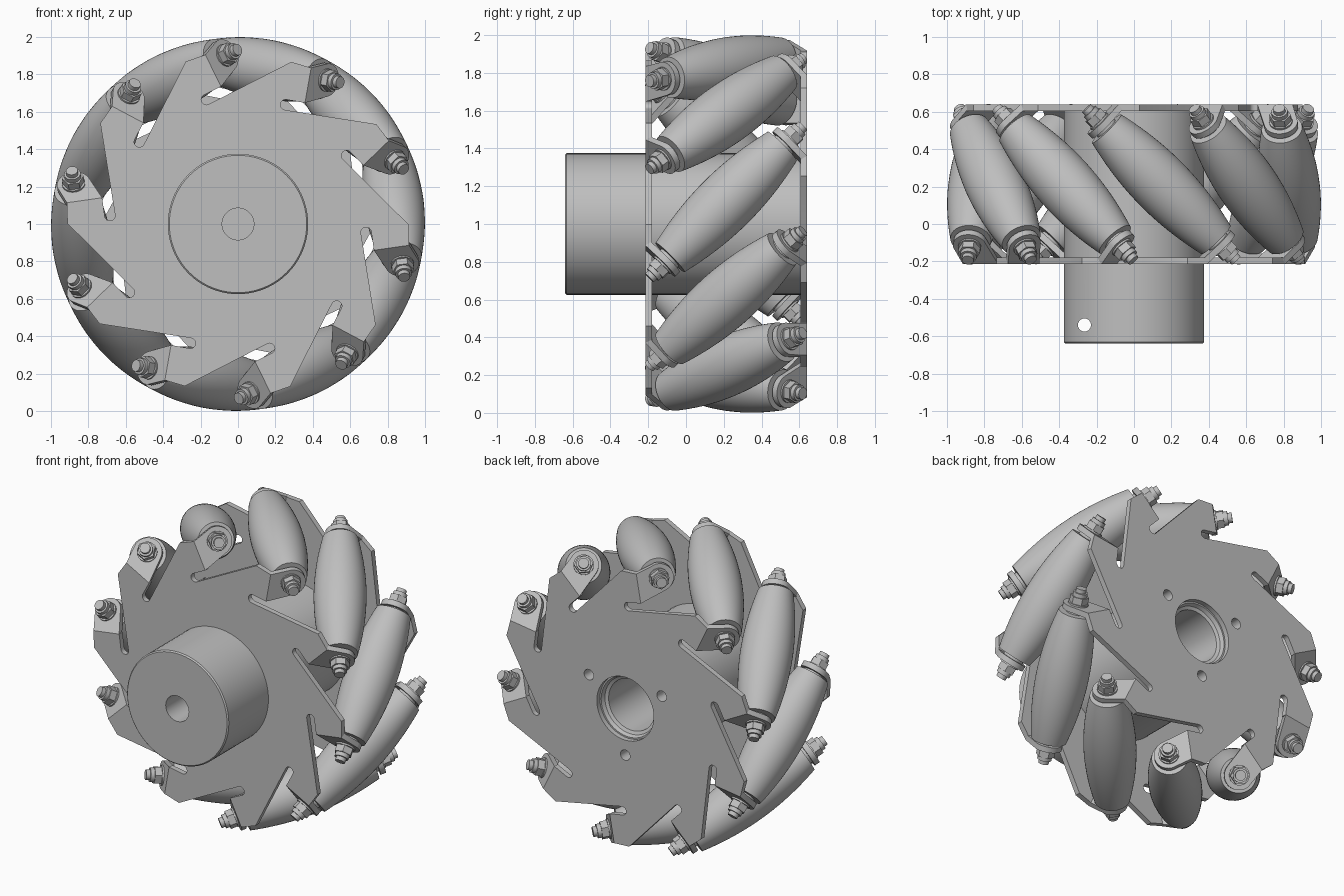
import bpy, bmesh, math
from math import sin, cos, radians, sqrt
from mathutils import Matrix, Vector

if "Cube" in bpy.data.objects:
    bpy.data.objects.remove(bpy.data.objects["Cube"])

COUNT = 10            # rollers around the wheel
STEP = 360 / COUNT
PHASE = 8             # angle of the first roller
MID_Y = 0.2125        # middle plane of the wheel
HALF = 0.4275         # middle plane to outer plate face
THICK = 0.035         # sheet thickness
AXIS_R = 0.84         # wheel axis to roller axis
FOLD_T = 0.24         # where the arm bends into its tab

grey = bpy.data.materials.new("machined_grey")
grey.use_nodes = True
colour = (0.52, 0.52, 0.52, 1)
grey.diffuse_color = colour
grey.node_tree.nodes["Principled BSDF"].inputs["Base Color"].default_value = colour


def frame(angle):
    """Local x = radial, y = clockwise, z = along the wheel axis."""
    a = radians(angle)
    m = Matrix(((cos(a), sin(a), 0, 0), (0, 0, 1, MID_Y),
                (sin(a), -cos(a), 0, 1), (0, 0, 0, 1)))
    return m


def turn_x(deg):
    return Matrix.Rotation(radians(deg), 4, 'X')


def place(name, mesh, matrix):
    ob = bpy.data.objects.new(name, mesh)
    bpy.context.collection.objects.link(ob)
    ob.matrix_world = matrix
    return ob


def finish(bm, name):
    bmesh.ops.recalc_face_normals(bm, faces=bm.faces)
    mesh = bpy.data.meshes.new(name)
    bm.to_mesh(mesh)
    bm.free()
    mesh.materials.append(grey)
    return mesh


def prism(name, points, depth):
    """Flat outline thickened along +z."""
    bm = bmesh.new()
    face = bm.faces.new([bm.verts.new((x, y, 0)) for x, y in points])
    out = bmesh.ops.extrude_face_region(bm, geom=[face])
    verts = [v for v in out["geom"] if isinstance(v, bmesh.types.BMVert)]
    bmesh.ops.translate(bm, verts=verts, vec=(0, 0, depth))
    return finish(bm, name)


def lathe(name, profile, sides, closed=False):
    """Profile of (radius, z) turned about z; open profiles get end caps."""
    bm = bmesh.new()
    rings = [[bm.verts.new((r * cos(math.tau * i / sides),
                            r * sin(math.tau * i / sides), z))
              for i in range(sides)] for r, z in profile]
    pairs = list(zip(rings, rings[1:]))
    if closed:
        pairs.append((rings[-1], rings[0]))
    else:
        bm.faces.new(rings[0])
        bm.faces.new(rings[-1])
    for a, b in pairs:
        for i in range(sides):
            j = (i + 1) % sides
            bm.faces.new((a[i], a[j], b[j], b[i]))
    return finish(bm, name)


def rod(name, radius, z0, z1, sides=24):
    return lathe(name, [(radius, z0), (radius, z1)], sides)


def arc(cx, cy, radius, start, end, n):
    return [(cx + radius * cos(radians(start + (end - start) * i / n)),
             cy + radius * sin(radians(start + (end - start) * i / n)))
            for i in range(n + 1)]


def smooth(ob):
    bpy.ops.object.select_all(action='DESELECT')
    ob.select_set(True)
    bpy.context.view_layer.objects.active = ob
    bpy.ops.object.shade_smooth_by_angle(angle=radians(30))


def cut(target, cutters):
    bpy.context.view_layer.objects.active = target
    for c in cutters:
        c.hide_render = True
        mod = target.modifiers.new("hole", 'BOOLEAN')
        mod.operation = 'DIFFERENCE'
        mod.solver = 'EXACT'
        mod.object = c
        bpy.context.view_layer.update()
        bpy.ops.object.modifier_apply(modifier=mod.name)


# Side plates: ten swept arms separated by round-ended slots
arm = [(0.903, 0.13), (0.89, FOLD_T), (0.70, FOLD_T)]
arm += [(x, y) for x, y in arc(0.672, 0.14, 0.028, 0, -180, 8)]
outline = []
for k in range(COUNT):
    a = radians(STEP * k)
    outline += [(x * cos(a) - y * sin(a), x * sin(a) + y * cos(a)) for x, y in arm]
plate_mesh = prism("side_plate", outline, THICK)
lower = Matrix.Translation((0, 0, -HALF))
plates = {}
for side, flip in (("front", 0), ("back", 180)):
    plates[side] = place(side + "_plate", plate_mesh.copy(),
                         frame(PHASE) @ turn_x(flip) @ lower)

# Hub: front boss, barrel between the plates and a stepped bore
hub = place("hub", lathe("hub", [
    (0.085, -0.8525), (0.367, -0.8525), (0.375, -0.8445), (0.375, 0.395),
    (0.20, 0.395), (0.19, 0.37), (0.17, 0.36), (0.17, -0.40), (0.085, -0.40)],
    72, closed=True), frame(0))

# Holes: plate centre, three screw holes and the set screw hole
centre = place("centre_cutter", rod("centre_cutter", 0.21, 0.3, 0.6, 48), frame(0))
screws = [place("screw_cutter", rod("screw_cutter", 0.035, 0.2, 0.6),
                frame(0) @ Matrix.Translation((0.31 * cos(radians(a)),
                                               0.31 * sin(radians(a)), 0)))
          for a in (90, -30, -150)]
set_screw = place("set_screw_cutter", rod("set_screw_cutter", 0.035, 0.5, 1.5),
                  Matrix.Translation((-0.265, -0.54, 0)))
cut(plates["back"], [centre] + screws)
cut(hub, screws + [set_screw])
for c in [centre, set_screw] + screws:
    bpy.data.objects.remove(c)
smooth(hub)
for p in plates.values():
    smooth(p)

# Barrel roller whose outer edge follows the rim of the wheel
LENGTH = 0.42
profile = []
for i in range(25):
    s = LENGTH * (i / 12 - 1)
    profile.append((1 - sqrt(AXIS_R ** 2 + s * s / 2), s))
parts = {
    "roller": lathe("roller", profile, 48),
    "axle": rod("axle", 0.032, -0.575, 0.575),
}
# Tab and fasteners, used at both ends of each roller
tab_out = [(0.70, 0)] + [(x, y) for y, x in
                         arc(0.134, AXIS_R, 0.09, -70, 95, 14)] + [(0.89, 0)]
tab_mesh = prism("tab", tab_out, THICK)
ends = {
    "spacer": rod("spacer", 0.065, -0.442, -0.415, 32),
    "washer": rod("washer", 0.062, -0.482, -0.472, 32),
    "nut": rod("nut", 0.058, -0.525, -0.48, 6),
    "nut_collar": rod("nut_collar", 0.044, -0.55, -0.52),
}

# Repeat rollers, tabs and fasteners round the wheel
for k in range(COUNT):
    base = frame(PHASE + STEP * k)
    axis = Matrix.Translation((AXIS_R, 0, 0)) @ turn_x(45)
    for name, mesh in parts.items():
        smooth(place(name, mesh, base @ axis))
    for side, flip in (("front", 0), ("back", 180)):
        half = base @ turn_x(flip)
        tab = place(side + "_tab", tab_mesh,
                    half @ Matrix.Translation((0, FOLD_T, -HALF)) @ turn_x(45))
        smooth(tab)
        for name, mesh in ends.items():
            smooth(place(side + "_" + name, mesh, half @ axis))
